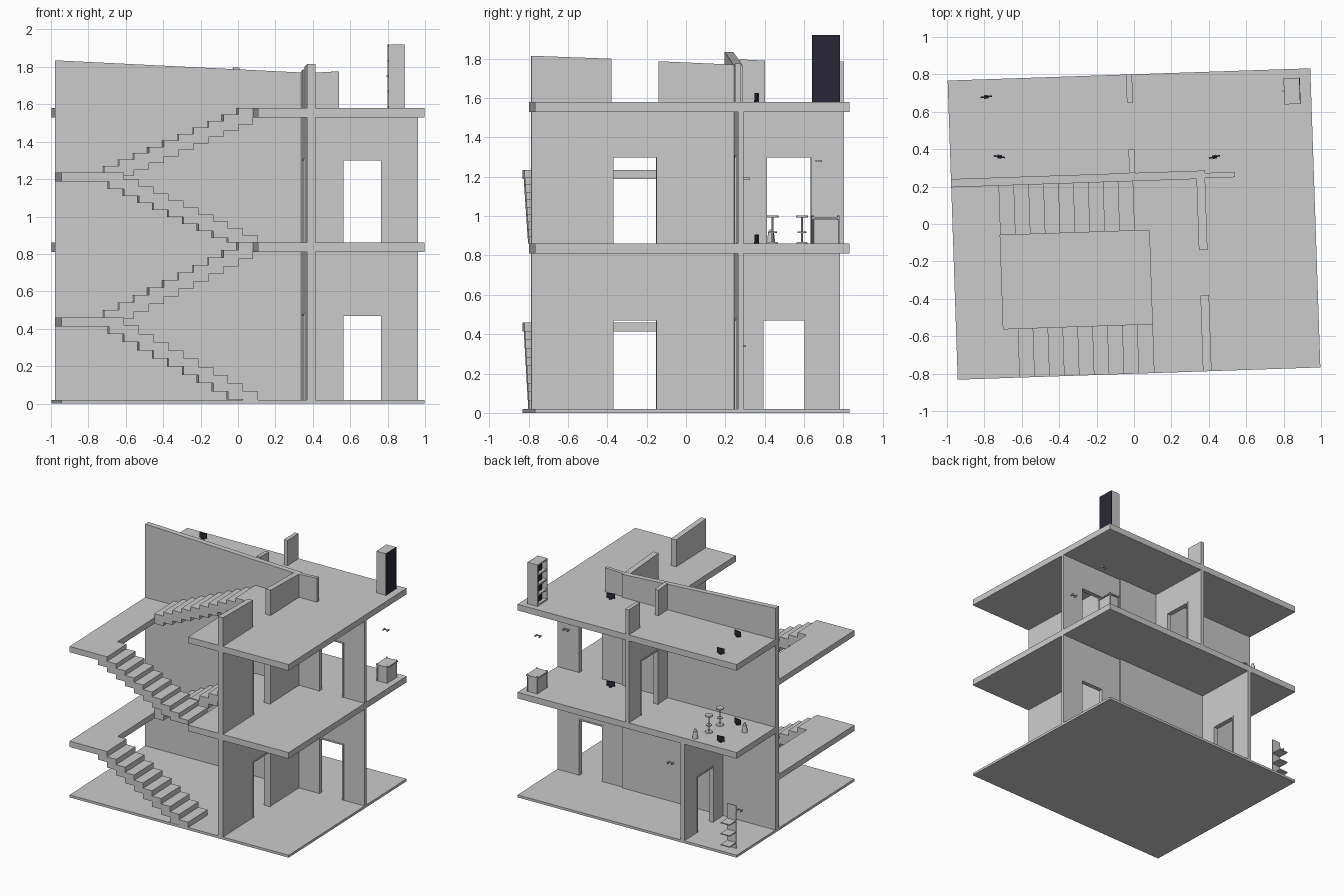
import bpy, bmesh, math
from mathutils import Matrix, Vector

cube = bpy.data.objects.get("Cube")
if cube:
    bpy.data.objects.remove(cube, do_unlink=True)

# The whole building is turned slightly on its plot
TURN = Matrix.Rotation(math.radians(1.93), 4, 'Z')


def make_material(name, color):
    mat = bpy.data.materials.new(name)
    mat.use_nodes = True
    mat.diffuse_color = color
    mat.node_tree.nodes["Principled BSDF"].inputs["Base Color"].default_value = color
    return mat


GREY = make_material("plaster grey", (0.6, 0.6, 0.6, 1))
NAVY = make_material("dark navy", (0.022, 0.02, 0.035, 1))


def finish(name, bm, mat):
    bm.transform(TURN)
    bmesh.ops.recalc_face_normals(bm, faces=bm.faces)
    mesh = bpy.data.meshes.new(name)
    bm.to_mesh(mesh)
    bm.free()
    mesh.materials.append(mat)
    obj = bpy.data.objects.new(name, mesh)
    bpy.context.collection.objects.link(obj)
    return obj


def add_box(bm, x, y, z, spin=0, slope=None):
    """Box from ranges; slope = (axis, top at low end, top at high end)."""
    lo, hi = Vector((x[0], y[0], z[0])), Vector((x[1], y[1], z[1]))
    mid, size = (lo + hi) / 2, hi - lo
    matrix = Matrix.Translation(mid) @ Matrix.Rotation(math.radians(spin), 4, 'Z') @ Matrix.Diagonal((*size, 1))
    verts = bmesh.ops.create_cube(bm, size=1, matrix=matrix)["verts"]
    if slope:
        axis, low_top, high_top = slope
        for v in verts:
            if v.co.z > mid.z:
                v.co.z = low_top if v.co[axis] < mid[axis] else high_top


def box(name, x, y, z, mat=GREY, **options):
    bm = bmesh.new()
    add_box(bm, x, y, z, **options)
    return finish(name, bm, mat)


def extrude_outline(name, points, z0, z1):
    bm = bmesh.new()
    face = bm.faces.new([bm.verts.new((x, y, z0)) for x, y in points])
    grown = bmesh.ops.extrude_face_region(bm, geom=[face])["geom"]
    bmesh.ops.translate(bm, vec=(0, 0, z1 - z0), verts=[g for g in grown if isinstance(g, bmesh.types.BMVert)])
    return finish(name, bm, GREY)


def lathe_stack(name, x, y, parts, sides=16):
    """Stacked round parts: (low z, high z, low radius, high radius)."""
    bm = bmesh.new()
    for z0, z1, r0, r1 in parts:
        bmesh.ops.create_cone(bm, cap_ends=True, segments=sides, radius1=r0, radius2=r1, depth=z1 - z0,
                              matrix=Matrix.Translation((x, y, (z0 + z1) / 2)))
    return finish(name, bm, GREY)


def door_wall(name, axis, across, span, z, door, head):
    """Wall running along an axis with a framed doorway."""
    def put(bm, run, zr, pad=0):
        thick = (across[0] - pad, across[1] + pad)
        add_box(bm, *((run, thick) if axis == 'x' else (thick, run)), zr)
    a, b = door
    bm = bmesh.new()
    put(bm, (span[0], a), z)
    put(bm, (b, span[1]), z)
    put(bm, door, (head, z[1]))
    finish(name, bm, GREY)
    w = 0.011
    frame = bmesh.new()
    put(frame, (a, a + w), (z[0], head), 0.004)
    put(frame, (b - w, b), (z[0], head), 0.004)
    put(frame, (a + w, b - w), (head - w, head), 0.004)
    finish(name + "_door_frame", frame, GREY)


W, D = 0.97, 0.8              # half width and half depth
BACK = 0.229                  # front face of the long wall
WELL, LANDING = 0.08, -0.717  # stairwell limits
LONG = (BACK, 0.273)
SIDE = (0.342, 0.388)

# Floor slabs
box("ground_slab", (-W, W), (-D, D), (0, 0.02))
outline = [(-W, BACK), (WELL, BACK), (WELL, -D), (W, -D), (W, D), (-W, D)]
extrude_outline("middle_slab", outline, 0.81, 0.86)
extrude_outline("upper_slab", outline, 1.53, 1.58)

# Walls of the two full storeys
storeys = [("ground", 0.02, 0.81, 0.48, -0.49, (0.40, 0.63)),
           ("middle", 0.86, 1.53, 1.31, 0.0, (0.40, 0.645))]
for label, z0, z1, head, cross_x, cross_door in storeys:
    z = (z0, z1)
    box(label + "_long_wall", (-W, SIDE[1]), LONG, z)
    door_wall(label + "_side_wall", 'y', SIDE, (-D, BACK), z, (-0.393, -0.152), head)
    door_wall(label + "_right_room_wall", 'x', (0.232, 0.26), (SIDE[1], W), z, (0.56, 0.785), head)
    door_wall(label + "_cross_wall", 'y', (cross_x - 0.016, cross_x + 0.016), (LONG[1], D), z, cross_door, head)

# Cut-off walls on the top floor
top = (1.58, 1.8)
for name, x, y, slope in [
        ("long", (-W, SIDE[1]), LONG, (0, 1.835, 1.768)),
        ("long_end", (SIDE[1], 0.547), (0.232, 0.26), (0, 1.768, 1.776)),
        ("side_front", SIDE, (-D, -0.393), (1, 1.815, 1.80)),
        ("side_back", SIDE, (-0.152, BACK), (1, 1.787, 1.77)),
        ("cross_front", (-0.016, 0.016), (LONG[1], 0.4), (1, 1.797, 1.79)),
        ("cross_back", (-0.016, 0.016), (0.65, D), (1, 1.787, 1.785))]:
    box("top_wall_" + name, x, y, top, slope=slope)


# Stairs: block steps with a stepped underside
def flight(name, start, end, y, z0, z1, floor, count=10):
    bm = bmesh.new()
    run, rise = (end - start) / count, (z1 - z0) / count
    for i in range(count):
        x = sorted((start + i * run, start + (i + 1) * run))
        step_top = z0 + (i + 1) * rise
        add_box(bm, x, y, (max(step_top - 0.087, floor), step_top))
    finish(name, bm, GREY)


FRONT_RUN, BACK_RUN = (-D, -0.537), (-0.036, BACK)
for label, z0, mid, z1 in [("lower", 0.02, 0.46, 0.86), ("upper", 0.86, 1.235, 1.58)]:
    box(label + "_landing", (-W, LANDING), (-D, BACK), (mid - 0.047, mid))
    flight(label + "_front_flight", WELL, LANDING, FRONT_RUN, z0, mid, z0)
    flight(label + "_back_flight", LANDING, WELL, BACK_RUN, mid, z1, mid - 0.047)

# Tall open cabinet on the top floor, open to the right
cx, cy, cz = (0.825, 0.912), (0.612, 0.752), (1.58, 1.92)
box("cabinet_back", (cx[1] - 0.004, cx[1]), cy, cz, NAVY)
bm = bmesh.new()
inner = (cx[0], cx[1] - 0.004)
for y in (cy[0], cy[1] - 0.012):
    add_box(bm, inner, (y, y + 0.012), cz)
for i in range(5):
    z = cz[0] + i * 0.082
    add_box(bm, inner, cy, (z, z + 0.012))
finish("cabinet_body", bm, GREY)
for i in range(4):
    z = cz[0] + 0.012 + i * 0.082
    box("cabinet_item", (0.85, 0.9), (0.65, 0.715), (z, z + 0.045), NAVY)
box("cabinet_handle", (0.818, 0.825), (0.68, 0.686), (1.745, 1.755))

# Low chest with a lid and corner knobs
box("chest_body", (0.83, 0.92), (0.615, 0.745), (0.86, 0.982))
box("chest_lid", (0.824, 0.926), (0.608, 0.752), (0.986, 0.996))
for x in (0.832, 0.918):
    for y in (0.615, 0.745):
        lathe_stack("chest_post", x, y, [(0.86, 1.004, 0.005, 0.005)], 8)

# Round stools and bins on the middle floor
for y in (0.61, 0.46):
    lathe_stack("stool", -0.6, y, [(0.86, 0.868, 0.03, 0.026), (0.868, 0.992, 0.005, 0.005),
                                   (0.915, 0.921, 0.022, 0.022), (0.992, 1.003, 0.03, 0.03)])
for x, y in [(-0.82, 0.46), (-0.57, 0.75)]:
    lathe_stack("bin", x, y, [(0.86, 0.915, 0.022, 0.015), (0.915, 0.932, 0.012, 0.008)])

# Small dark screens standing on the upper two floors
for floor in (0.86, 1.58):
    for x, y, spin in [(-0.767, 0.706, 5), (-0.707, 0.384, -11), (0.442, 0.344, 12)]:
        box("screen", (x - 0.031, x + 0.031), (y - 0.004, y + 0.004), (floor + 0.008, floor + 0.047), NAVY, spin=spin)
        box("screen_foot", (x - 0.012, x + 0.012), (y - 0.01, y + 0.01), (floor, floor + 0.008), NAVY, spin=spin)

# Standing rack on the ground floor
bm = bmesh.new()
add_box(bm, (-0.9, -0.82), (0.695, 0.702), (0.02, 0.37))
for z in (0.06, 0.15, 0.24):
    add_box(bm, (-0.9, -0.82), (0.702, 0.79), (z, z + 0.008))
finish("rack", bm, GREY)

# Little hooks
for x, y, z in [(-0.05, 0.285, 0.34), (0.88, 0.275, 1.19), (-0.92, 0.68, 0.33), (0.89, 0.64, 1.28)]:
    box("hook_bar", (x - 0.02, x + 0.02), (y - 0.003, y + 0.003), (z, z + 0.006))
    for dx in (-0.018, 0.018):
        box("hook_peg", (x + dx - 0.003, x + dx + 0.003), (y - 0.012, y + 0.02), (z - 0.006, z + 0.006))
